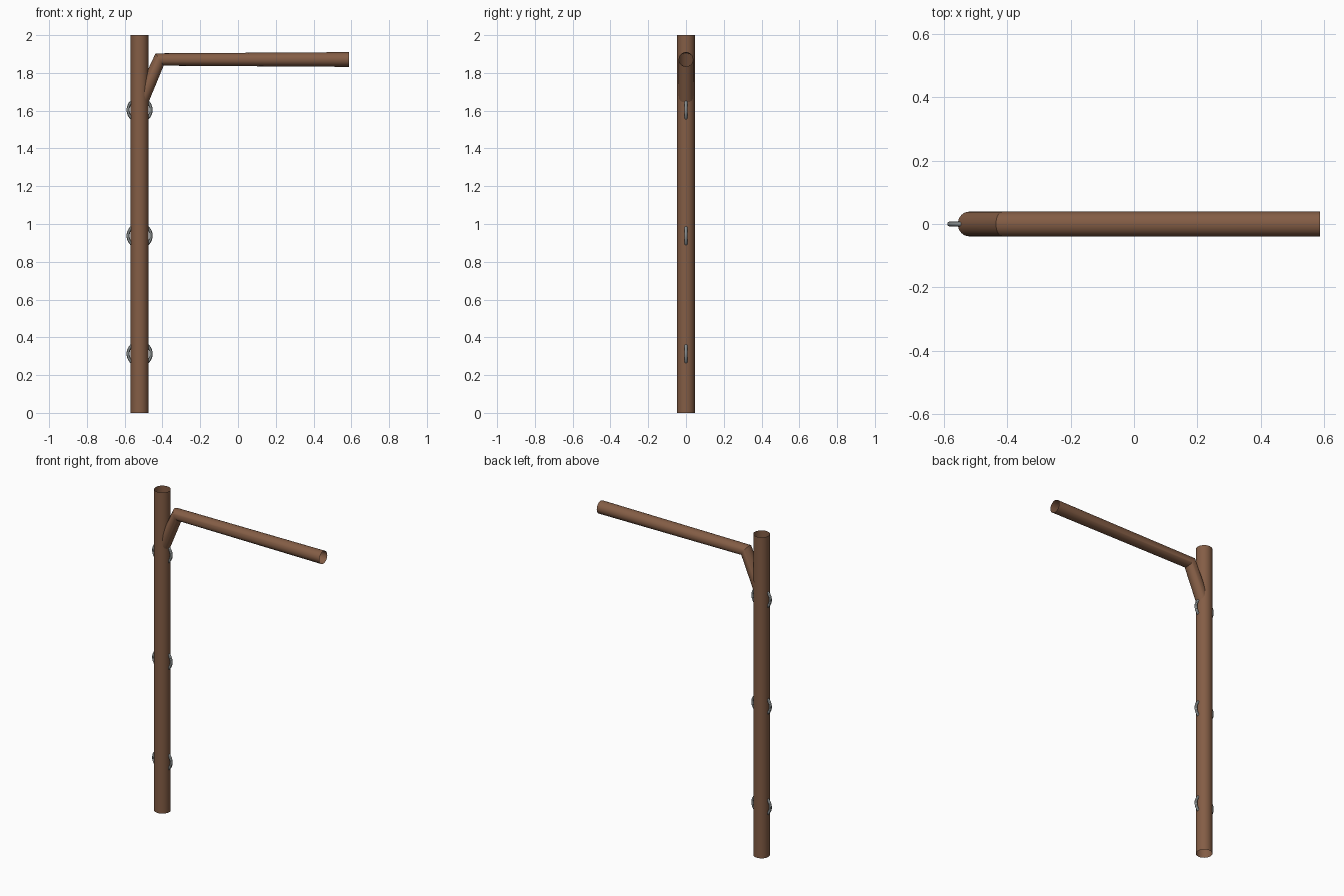
import bpy, bmesh, math
from mathutils import Vector

if "Cube" in bpy.data.objects:
    bpy.data.objects.remove(bpy.data.objects["Cube"])

SEG = 32
PX = -0.521


def material(name, rgb):
    m = bpy.data.materials.new(name)
    m.diffuse_color = (*rgb, 1)
    m.use_nodes = True
    m.node_tree.nodes["Principled BSDF"].inputs["Base Color"].default_value = m.diffuse_color
    return m


wood = material("brown_wood", (0.23, 0.11, 0.06))
metal = material("grey_metal", (0.25, 0.27, 0.27))


def tube(name, rings, radius):
    """Open tube through (centre x, z, ring axis angle from +x) rings in the xz plane."""
    bm = bmesh.new()
    loops = []
    for x, z, ang in rings:
        side = Vector((-math.sin(ang), 0, math.cos(ang)))
        loops.append([bm.verts.new(Vector((x, 0, z)) + radius * (
            side * math.cos(t) + Vector((0, 1, 0)) * math.sin(t)))
            for t in (2 * math.pi * i / SEG for i in range(SEG))])
    for a, b in zip(loops, loops[1:]):
        for i in range(SEG):
            j = (i + 1) % SEG
            bm.faces.new((a[i], b[i], b[j], a[j]))
    bmesh.ops.recalc_face_normals(bm, faces=bm.faces)
    # make sure the open shell faces outwards
    f = bm.faces[0]
    x, z, _ = rings[0]
    x2, z2, _ = rings[1]
    mid = Vector(((x + x2) / 2, 0, (z + z2) / 2))
    if f.normal.dot(f.calc_center_median() - mid) < 0:
        bmesh.ops.reverse_faces(bm, faces=bm.faces)
    me = bpy.data.meshes.new(name)
    bm.to_mesh(me)
    bm.free()
    ob = bpy.data.objects.new(name, me)
    bpy.context.collection.objects.link(ob)
    me.materials.append(wood)
    smooth(ob)


def smooth(ob):
    bpy.ops.object.select_all(action='DESELECT')
    ob.select_set(True)
    bpy.context.view_layer.objects.active = ob
    bpy.ops.object.shade_smooth_by_angle(angle=math.radians(30))


# upright pole, open at both ends
tube("pole", [(PX, 0, math.pi / 2), (PX, 2, math.pi / 2)], 0.047)

# bent arm: brace rising out of the pole, mitred into the horizontal bar
brace = math.atan2(0.24, 0.106)
tube("arm", [(PX, 1.632, brace), (-0.415, 1.871, brace / 2), (0.588, 1.871, 0)], 0.039)

# metal rings passing through the pole
for z in (1.604, 0.938, 0.313):
    bpy.ops.mesh.primitive_torus_add(
        major_segments=48, minor_segments=12, major_radius=0.061, minor_radius=0.008,
        location=(PX, 0, z), rotation=(math.pi / 2, 0, 0))
    ring = bpy.context.object
    ring.name = "ring"
    ring.data.materials.append(metal)
    smooth(ring)
